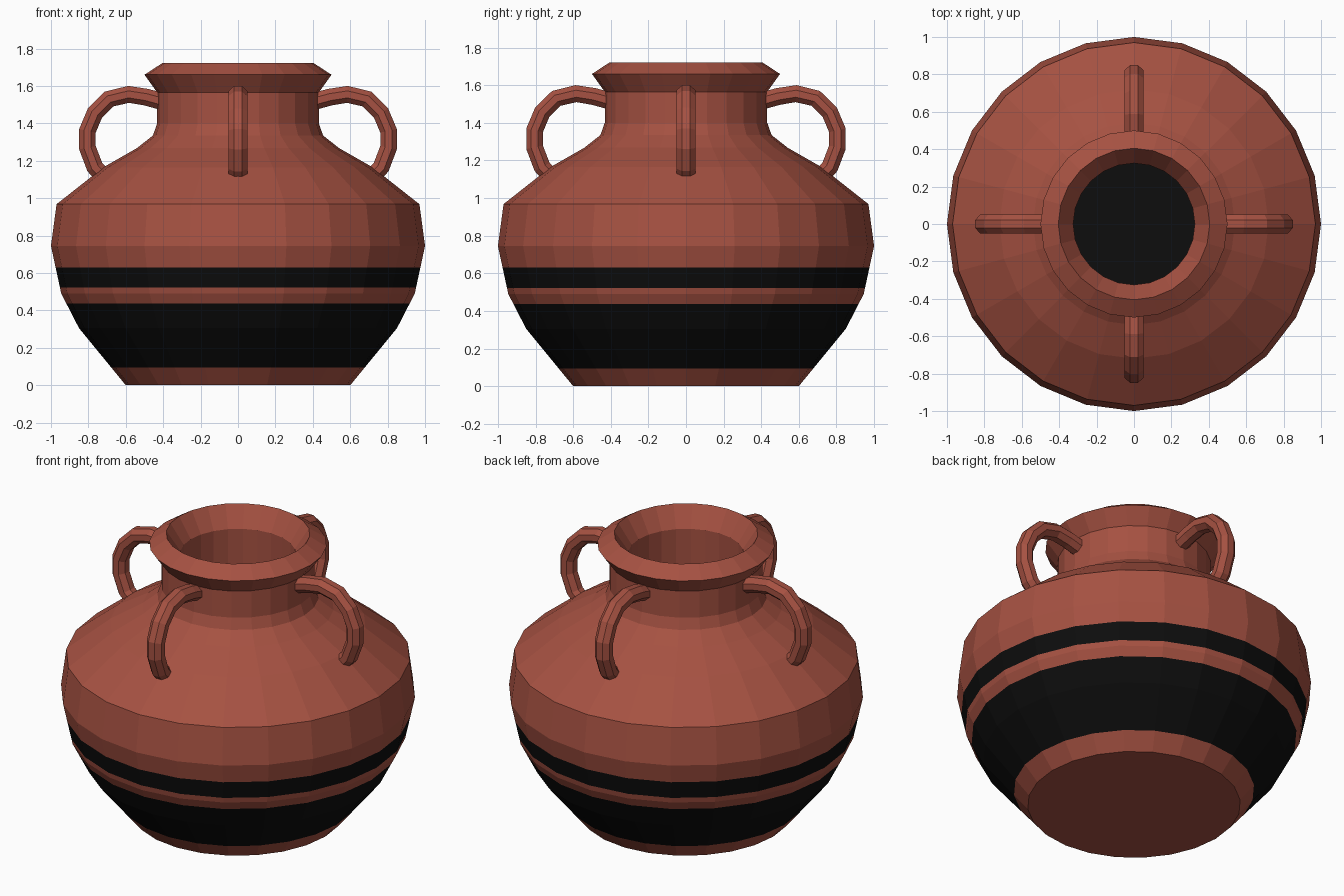
import bpy, bmesh, math
from mathutils import Vector

if "Cube" in bpy.data.objects:
    bpy.data.objects.remove(bpy.data.objects["Cube"])

SIDES = 24


def material(name, rgb):
    m = bpy.data.materials.new(name)
    m.diffuse_color = (*rgb, 1)
    m.use_nodes = True
    m.node_tree.nodes["Principled BSDF"].inputs["Base Color"].default_value = m.diffuse_color
    return m


clay = material("terracotta", (0.38, 0.083, 0.054))
black = material("black_glaze", (0.004, 0.004, 0.004))


def finish(bm, name, mats):
    bmesh.ops.recalc_face_normals(bm, faces=bm.faces)
    me = bpy.data.meshes.new(name)
    bm.to_mesh(me)
    bm.free()
    for m in mats:
        me.materials.append(m)
    ob = bpy.data.objects.new(name, me)
    bpy.context.collection.objects.link(ob)
    return ob


def skin(bm, rings):
    """Join consecutive vertex rings with quads and cap both ends."""
    for a, b in zip(rings, rings[1:]):
        n = len(a)
        for i in range(n):
            j = (i + 1) % n
            bm.faces.new((a[i], a[j], b[j], b[i]))
    bm.faces.new(rings[0])
    bm.faces.new(rings[-1])


# Hollow jar: outer wall, flared lip, then inner wall down to the floor
profile = [(0.60, 0), (0.85, 0.305), (0.945, 0.49), (1.0, 0.745), (0.97, 0.968),
           (0.72, 1.165), (0.54, 1.268), (0.455, 1.335), (0.432, 1.40), (0.432, 1.565),
           (0.50, 1.66), (0.405, 1.722),
           (0.325, 1.60), (0.325, 1.38), (0.38, 1.26), (0.50, 1.16), (0.66, 1.07),
           (0.87, 0.91), (0.89, 0.745), (0.84, 0.52), (0.75, 0.35), (0.56, 0.11)]
bm = bmesh.new()
rings = []
for r, z in profile:
    rings.append([bm.verts.new((r * math.cos(2 * math.pi * i / SIDES),
                                r * math.sin(2 * math.pi * i / SIDES), z))
                  for i in range(SIDES)])
skin(bm, rings)

# Painted bands: cut the wall at each band edge, colour faces by height
bands = [(0.095, 0.437), (0.522, 0.63)]
for z in [h for band in bands for h in band]:
    bmesh.ops.bisect_plane(bm, geom=bm.verts[:] + bm.edges[:] + bm.faces[:],
                           plane_co=(0, 0, z), plane_no=(0, 0, 1))
for f in bm.faces:
    zc = f.calc_center_median().z
    f.material_index = int(any(lo < zc < hi for lo, hi in bands))
finish(bm, "jar_body", [clay, black])

# Four loop handles: an octagon swept along a path from neck to shoulder
path = [(0.40, 1.515), (0.49, 1.54), (0.585, 1.555), (0.69, 1.53), (0.765, 1.455),
        (0.805, 1.36), (0.805, 1.27), (0.765, 1.165), (0.725, 1.125)]


def handle(name, angle):
    bm = bmesh.new()
    pts = [Vector((x, 0, z)) for x, z in path]
    out = Vector((math.cos(angle), math.sin(angle), 0))
    side = Vector((-math.sin(angle), math.cos(angle), 0))
    rings = []
    for i, p in enumerate(pts):
        t = (pts[min(i + 1, len(pts) - 1)] - pts[max(i - 1, 0)]).normalized()
        ring = []
        for k in range(8):
            a = math.pi / 8 + k * math.pi / 4
            u, v = 0.054 * math.cos(a), 0.049 * math.sin(a)
            x, z = p.x - t.z * v, p.z + t.x * v
            ring.append(bm.verts.new(out * x + side * u + Vector((0, 0, z))))
        rings.append(ring)
    skin(bm, rings)
    finish(bm, name, [clay])


for i, side_name in enumerate(("right", "back", "left", "front")):
    handle(side_name + "_handle", i * math.pi / 2)
